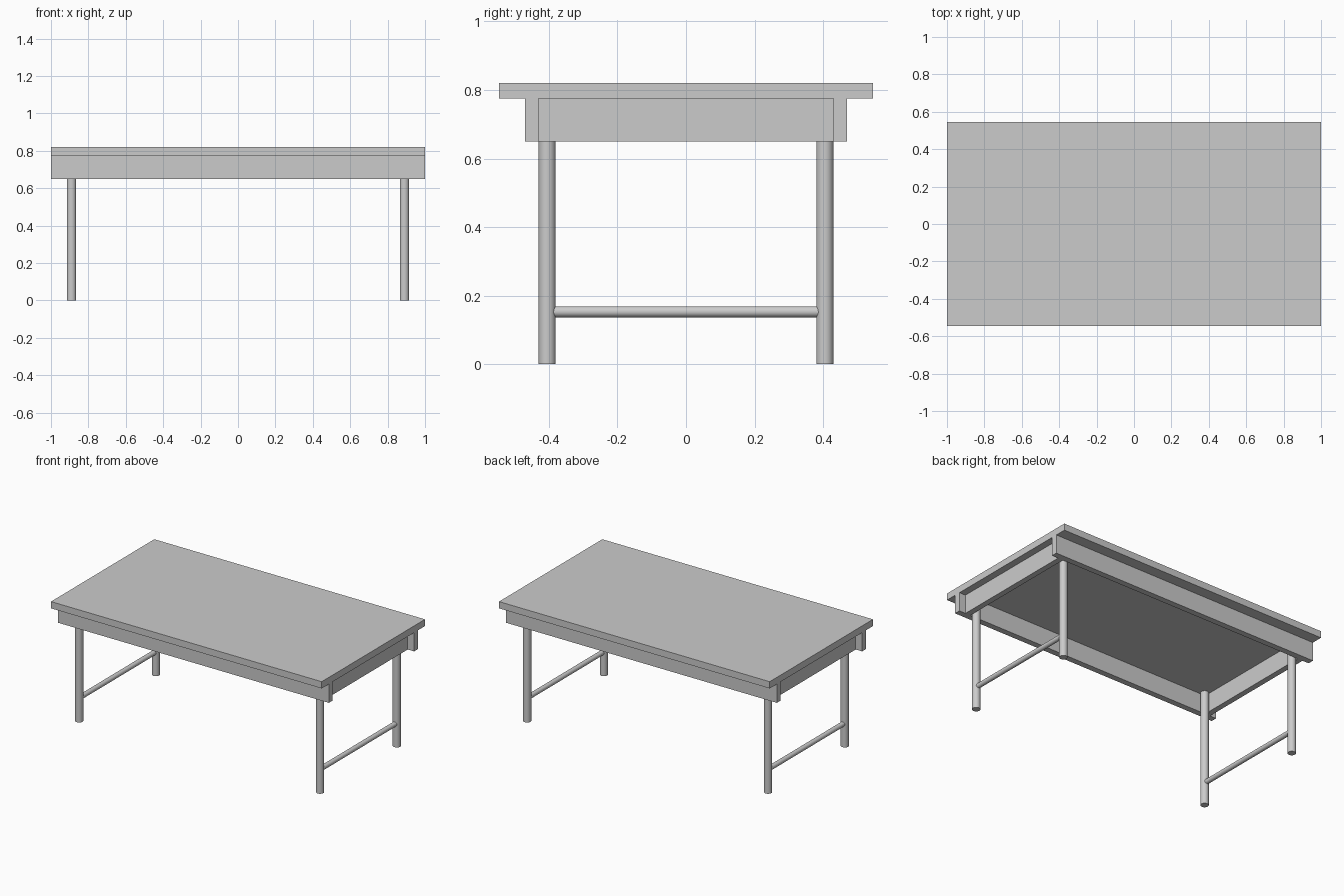
import bpy
from math import pi, radians

if "Cube" in bpy.data.objects:
    bpy.data.objects.remove(bpy.data.objects["Cube"])

TOP_UNDER = 0.775   # underside of the table top
APRON_LOW = 0.65
LEG_X, LEG_Y, LEG_R = 0.89, 0.405, 0.025


def box(name, x, y, z):
    """Box from (min, max) ranges on each axis."""
    ranges = (x, y, z)
    bpy.ops.mesh.primitive_cube_add(size=1, location=[(a + b) / 2 for a, b in ranges])
    ob = bpy.context.object
    ob.name = name
    ob.scale = [b - a for a, b in ranges]
    bpy.ops.object.transform_apply(location=False, rotation=False, scale=True)
    return ob


def tube(name, radius, length, location, rotation=(0, 0, 0)):
    bpy.ops.mesh.primitive_cylinder_add(vertices=32, radius=radius, depth=length,
                                        location=location, rotation=rotation)
    ob = bpy.context.object
    ob.name = name
    bpy.ops.object.shade_smooth_by_angle(angle=radians(30))
    return ob


# Table top
box("table_top", (-1, 1), (-0.545, 0.545), (TOP_UNDER, 0.82))

# Long aprons run the full length
for side, s in (("front", -1), ("back", 1)):
    box(f"{side}_apron", (-1, 1), sorted((s * 0.43, s * 0.47)), (APRON_LOW, TOP_UNDER))

for end, s in (("left", -1), ("right", 1)):
    # End apron, set in between the long aprons
    box(f"{end}_apron", sorted((s * 0.915, s * 0.953)), (-0.43, 0.43), (APRON_LOW, TOP_UNDER))
    # Legs, inside the apron frame up to the top
    for side, t in (("front", -1), ("back", 1)):
        tube(f"{end}_{side}_leg", LEG_R, TOP_UNDER, (s * LEG_X, t * LEG_Y, TOP_UNDER / 2))
    # Stretcher joining the pair of legs
    tube(f"{end}_stretcher", 0.016, 2 * LEG_Y - 0.02, (s * LEG_X, 0, 0.153), (pi / 2, 0, 0))
